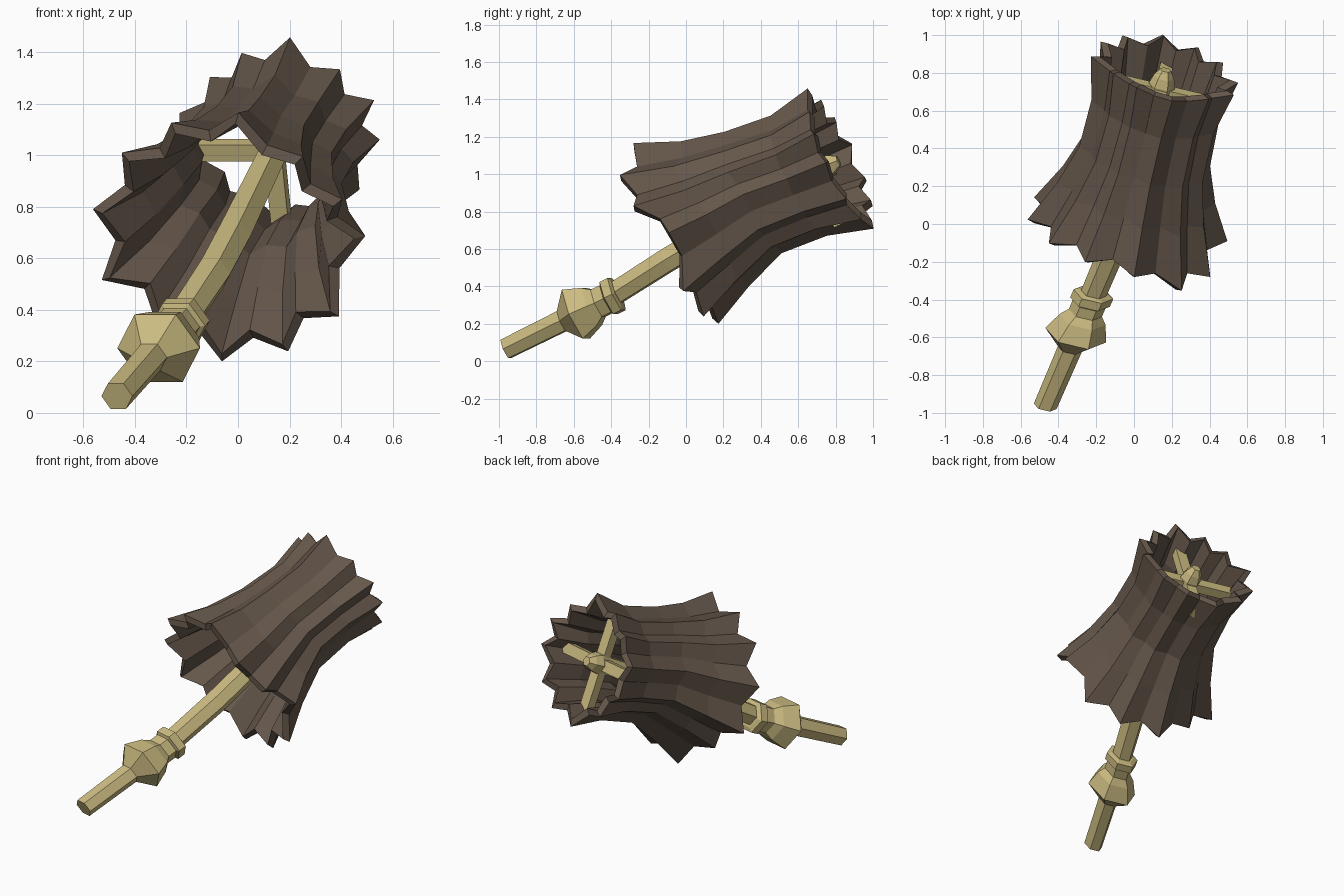
import bpy, bmesh
from math import cos, sin, radians, pi
from mathutils import Vector

cube = bpy.data.objects.get("Cube")
if cube:
    bpy.data.objects.remove(cube, do_unlink=True)


def material(name, rgb):
    m = bpy.data.materials.new(name)
    m.use_nodes = True
    m.diffuse_color = (*rgb, 1)
    m.node_tree.nodes["Principled BSDF"].inputs["Base Color"].default_value = (*rgb, 1)
    return m


BROWN = material("brown_cloth", (0.13, 0.095, 0.07))
YELLOW = material("pale_wood", (0.6, 0.5, 0.22))


def skin_rings(name, rings, mat, capped=True):
    """Join successive rings of points into a flat-faced tube."""
    bm = bmesh.new()
    loops = [[bm.verts.new(p) for p in ring] for ring in rings]
    n = len(loops[0])
    for low, high in zip(loops, loops[1:]):
        for i in range(n):
            k = (i + 1) % n
            bm.faces.new((low[i], high[i], high[k], low[k]))
    if capped:
        bm.faces.new(loops[0])
        bm.faces.new(loops[-1][::-1])
        bmesh.ops.recalc_face_normals(bm, faces=bm.faces)
    mesh = bpy.data.meshes.new(name)
    bm.to_mesh(mesh)
    bm.free()
    mesh.materials.append(mat)
    obj = bpy.data.objects.new(name, mesh)
    bpy.context.collection.objects.link(obj)
    return obj


# Cloth axis with its sideways and upward directions
BASE, TOP = Vector((-0.04, -0.05, 0.68)), Vector((0.17, 0.83, 1.08))
AXIS = (TOP - BASE).normalized()
SIDE = AXIS.cross(Vector((0, 0, 1))).normalized()
UP = SIDE.cross(AXIS)


def hexagon(center, r, sides=6):
    return [center + r * (SIDE * cos(2 * pi * i / sides) + UP * sin(2 * pi * i / sides))
            for i in range(sides)]


# Pleated cloth: angle, lower radius, upper radius and lower edge shift per ridge
ridges = [
    (-3, .53, .39, .08), (21, .52, .41, -.05), (47, .52, .38, -.08),
    (80, .54, .42, 0), (110, .52, .37, 0), (137, .53, .36, 0),
    (167, .54, .41, 0), (199, .55, .39, 0), (226, .47, .38, 0),
    (262, .53, .41, 0), (292, .52, .38, 0), (321, .53, .37, 0),
]
outline = []
for i, (angle, low, high, shift) in enumerate(ridges):
    nxt = ridges[(i + 1) % len(ridges)]
    nxt_angle = nxt[0] + (360 if nxt[0] < angle else 0)
    outline.append((angle, low, high, shift, 0))
    outline.append(((angle + nxt_angle) / 2, (low + nxt[1]) * .42,
                    (high + nxt[2]) * .42, (shift + nxt[3]) / 2 + .03, -.03))

rows = []
# Height along the axis, pinch factor and upward bow of the waist
for t, pinch, bow in [(0, 1, 0), (.24, .87, .01), (.48, .78, .03), (.75, .82, .01), (1, 1, 0)]:
    center = BASE.lerp(TOP, t) + UP * bow
    soften = 0.5 * 4 * t * (1 - t)
    row = []
    for i, (angle, low, high, s0, s1) in enumerate(outline):
        r = (low * (1 - t) + high * t) * pinch
        r *= 1 + soften * (-.07 if i % 2 == 0 else .07)
        a = radians(angle)
        shift = s0 * (1 - t) ** 2 + s1 * t ** 2
        row.append(center + r * (SIDE * cos(a) + UP * sin(a)) + AXIS * shift)
    rows.append(row)
cloth = skin_rings("pleated_cloth", rows, BROWN, capped=False)
wall = cloth.modifiers.new("thickness", "SOLIDIFY")
wall.thickness = 0.045
wall.offset = -1

# Bent staff
HUB = Vector((0.14, 0.70, 1.02))
END = Vector((-0.47, -0.965, 0.065))
COLLAR = Vector((-0.24, -0.43, 0.33))
path = [(END, .062), (COLLAR, .068), (Vector((-.1, -.1, .54)), .072),
        (Vector((-.02, .15, .69)), .072), (HUB, .062)]
skin_rings("staff", [hexagon(p, r) for p, r in path], YELLOW)

# Turned fittings on the handle: distance from the end and radius
handle = (COLLAR - END).normalized()


def fitting(name, profile):
    skin_rings(name, [hexagon(END + handle * s, r) for s, r in profile], YELLOW)


fitting("handle_bulb", [(.36, .062), (.45, .165), (.55, .125), (.61, .075)])
fitting("neck_ring", [(.59, .09), (.65, .09)])
fitting("collar_ring", [(.65, .085), (.66, .108), (.71, .108), (.72, .08)])

# Hub tip and the four spokes holding the cloth open
skin_rings("hub_tip", [hexagon(HUB + AXIS * h, r)
                       for h, r in [(-.04, .06), (.04, .07), (.09, .055), (.13, .03)]], YELLOW)
for name, out, across in [("left", SIDE, UP), ("right", -SIDE, UP),
                          ("upper", UP, SIDE), ("lower", -UP, SIDE)]:
    ends = []
    for reach in (0, .32):
        c = HUB + out * reach
        ends.append([c + across * x * .035 + AXIS * y * .03
                     for x, y in ((-1, -1), (1, -1), (1, 1), (-1, 1))])
    skin_rings(name + "_spoke", ends, YELLOW)
